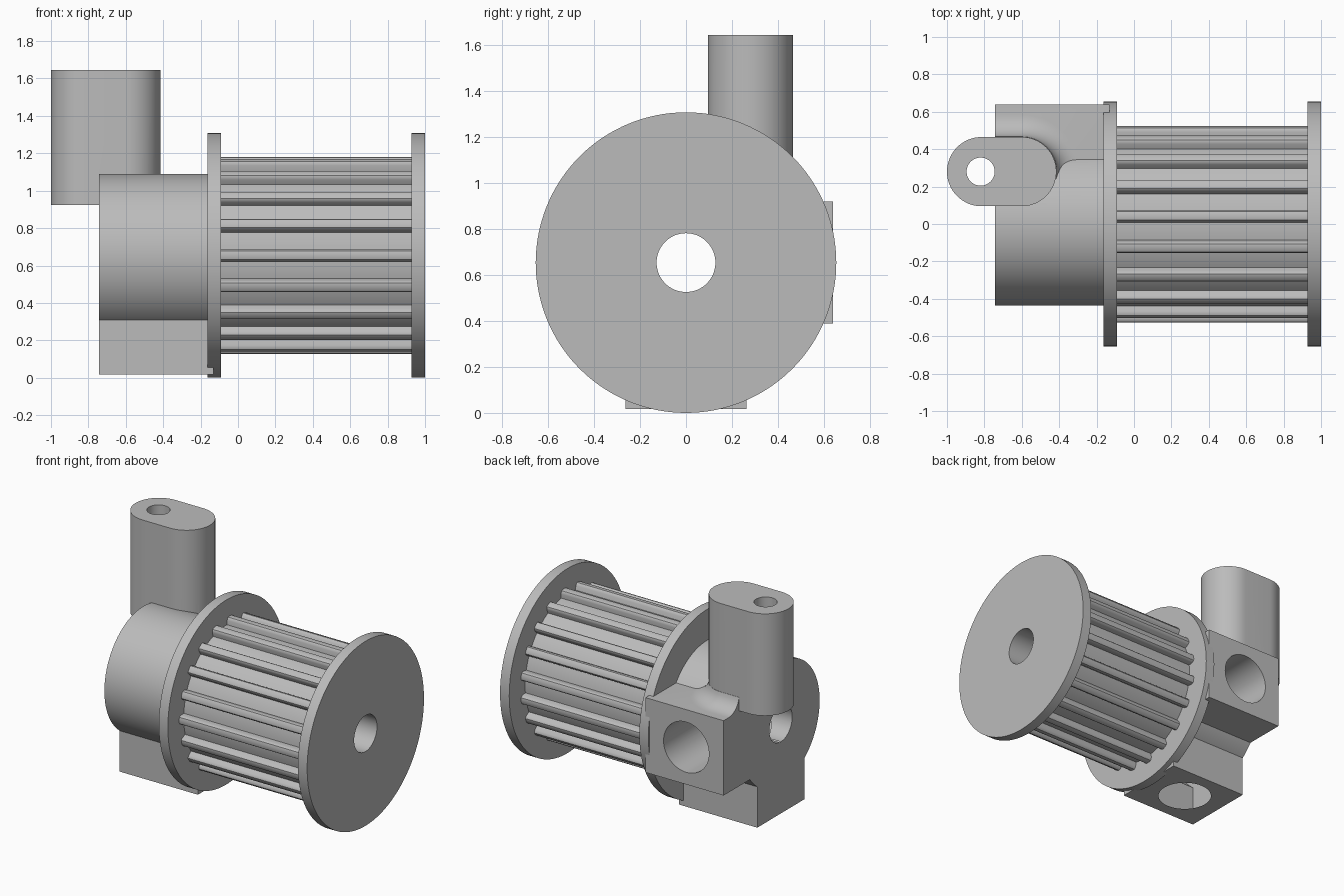
import bpy, bmesh
from math import sin, cos, radians, pi

cube = bpy.data.objects.get("Cube")
if cube:
    bpy.data.objects.remove(cube)

AXIS_Z = 0.654      # height of the shaft axis
FLANGE_R = 0.654
HUB_R = 0.435
TEETH = 19

grey = bpy.data.materials.new("machined_grey")
grey.use_nodes = True
colour = (0.5, 0.5, 0.5, 1)
grey.diffuse_color = colour
grey.node_tree.nodes["Principled BSDF"].inputs["Base Color"].default_value = colour


def loft(name, rings, axis):
    """Skin closed outlines placed at positions along an axis and cap both ends."""
    place = {"x": lambda u, v, w: (w, u, v),
             "y": lambda u, v, w: (u, w, v),
             "z": lambda u, v, w: (u, v, w)}[axis]
    bm = bmesh.new()
    loops = [[bm.verts.new(place(u, v, w)) for u, v in pts] for pts, w in rings]
    for a, b in zip(loops, loops[1:]):
        for i in range(len(a)):
            j = (i + 1) % len(a)
            bm.faces.new((a[i], a[j], b[j], b[i]))
    bm.faces.new(loops[0])
    bm.faces.new(loops[-1])
    bmesh.ops.recalc_face_normals(bm, faces=bm.faces)
    mesh = bpy.data.meshes.new(name)
    bm.to_mesh(mesh)
    bm.free()
    mesh.materials.append(grey)
    ob = bpy.data.objects.new(name, mesh)
    bpy.context.collection.objects.link(ob)
    return ob


def prism(name, outline, start, end, axis):
    return loft(name, [(outline, start), (outline, end)], axis)


def circle(u, v, r, n=96):
    return [(u + r * cos(2 * pi * i / n), v + r * sin(2 * pi * i / n)) for i in range(n)]


def box(u0, u1, v0, v1):
    return [(u0, v0), (u1, v0), (u1, v1), (u0, v1)]


def boolean(ob, other, operation):
    mod = ob.modifiers.new(operation.lower(), "BOOLEAN")
    mod.operation = operation
    mod.solver = "EXACT"
    mod.object = other
    bpy.context.view_layer.objects.active = ob
    bpy.ops.object.modifier_apply(modifier=mod.name)


def discard(*obs):
    for ob in obs:
        bpy.data.objects.remove(ob)


# Slot-shaped section of the upright arm, grown by an offset
def slot(grow=0.0, n=32):
    r = 0.185 + grow
    right = [(-0.6 + r * cos(t), 0.28 + r * sin(t))
             for t in (pi * i / n - pi / 2 for i in range(n + 1))]
    left = [(-0.815 - r * cos(t), 0.28 - r * sin(t))
            for t in (pi * i / n - pi / 2 for i in range(n + 1))]
    return right + left


# Toothed section: narrow rounded ridges over a round root
def tooth_outline():
    half = [(3.9, 0.476), (3.6, 0.505), (3.2, 0.517), (2.5, 0.525), (1.3, 0.528)]
    pitch = 360 / TEETH
    one = [(-a, r) for a, r in half] + [(a, r) for a, r in reversed(half)]
    gap = pitch - 2 * half[0][0]
    one += [(half[0][0] + gap * k / 5, half[0][1]) for k in range(1, 5)]
    pts = []
    for i in range(TEETH):
        for a, r in one:
            t = radians(a + i * pitch)
            pts.append((-r * cos(t), AXIS_Z + r * sin(t)))
    return pts


# Pulley: barrel and two flanges
barrel = prism("toothed_barrel", tooth_outline(), -0.12, 0.96, "x")
inner_flange = prism("inner_flange", circle(0, AXIS_Z, FLANGE_R, 128), -0.163, -0.092, "x")
outer_flange = prism("outer_flange", circle(0, AXIS_Z, FLANGE_R, 128), 0.928, 1.0, "x")

# Hub with two square clamp bosses
hub = prism("hub", circle(0, AXIS_Z, HUB_R), -0.743, -0.13, "x")
back_boss = prism("back_boss", box(0, 0.64, 0.39, 0.92), -0.743, -0.13, "x")
bottom_boss = prism("bottom_boss", box(-0.263, 0.263, 0.018, AXIS_Z), -0.743, -0.13, "x")

# Fillet around the arm foot, trimmed at the hub's end face
R = 0.12
rings = [(slot(R), 0.85)]
for i in range(9):
    t = radians(10 * i)
    rings.append((slot(R * (1 - sin(t))), 0.92 + R * (1 - cos(t))))
fillet = loft("arm_fillet", rings, "z")
trim = prism("fillet_trim", box(-1, 1, 0, 2), -0.743, 0, "x")
boolean(fillet, trim, "INTERSECT")

# Upright arm
arm = prism("upright_arm", slot(), 0.923, 1.645, "z")

for part in (back_boss, bottom_boss, fillet, arm):
    boolean(hub, part, "UNION")
discard(back_boss, bottom_boss, fillet, arm, trim)

# Shaft bore, screw holes and arm hole
bore = prism("bore_cutter", circle(0, AXIS_Z, 0.128, 64), -1.2, 1.2, "x")
back_hole = prism("back_hole_cutter", circle(-0.45, AXIS_Z, 0.178, 64), 0.04, 1, "y")
bottom_hole = prism("bottom_hole_cutter", circle(-0.45, 0, 0.178, 64), -0.3, AXIS_Z - 0.04, "z")
arm_hole = prism("arm_hole_cutter", circle(-0.82, 0.28, 0.075, 48), 0.7, 2, "z")
for part in (hub, barrel, inner_flange, outer_flange):
    boolean(part, bore, "DIFFERENCE")
for cutter in (back_hole, bottom_hole, arm_hole):
    boolean(hub, cutter, "DIFFERENCE")
discard(bore, back_hole, bottom_hole, arm_hole)

# Smooth round surfaces, keep hard edges
bpy.ops.object.select_all(action="DESELECT")
for part in (hub, barrel, inner_flange, outer_flange):
    part.select_set(True)
bpy.context.view_layer.objects.active = hub
bpy.ops.object.shade_smooth_by_angle(angle=radians(30))
